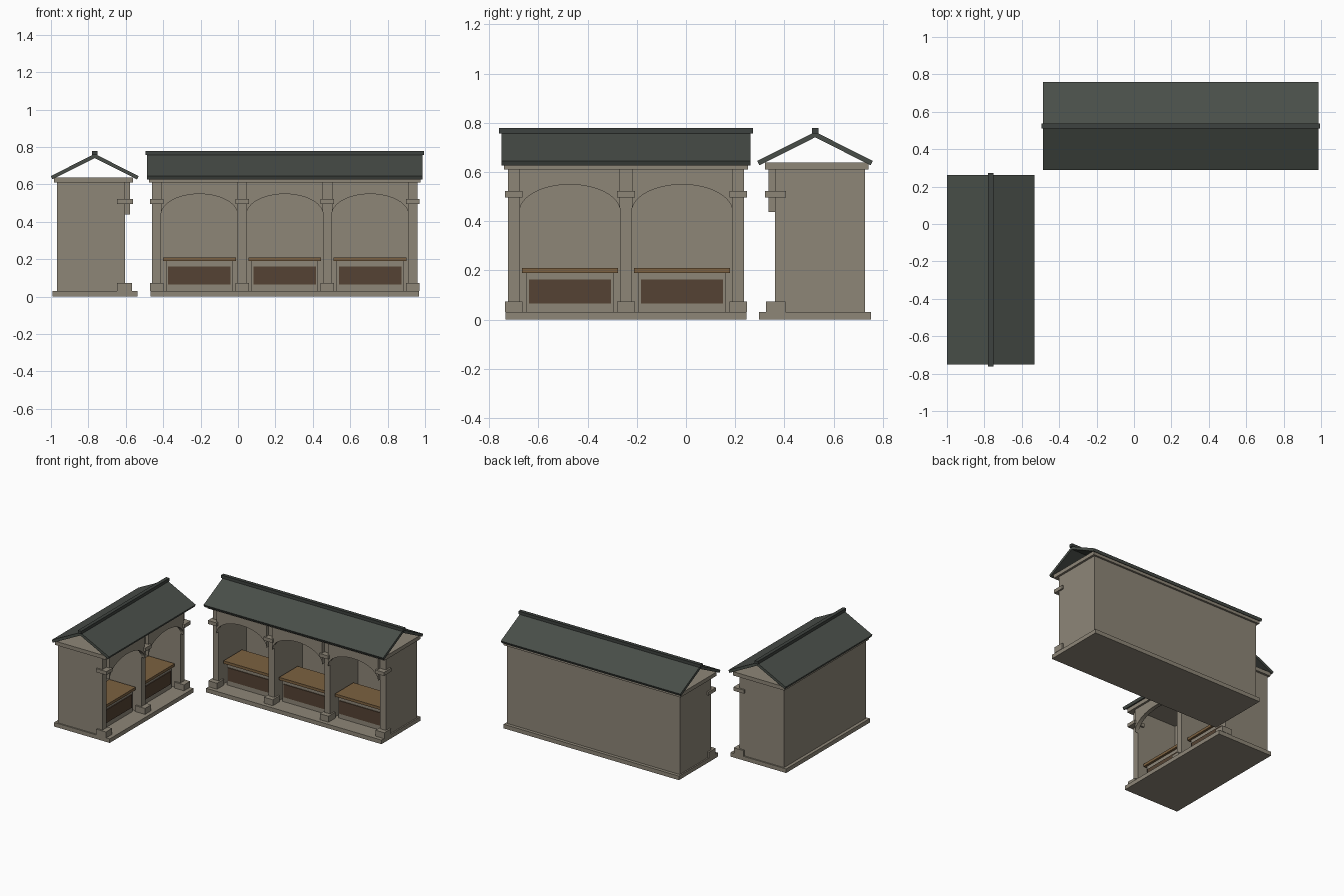
import bpy, math
from mathutils import Matrix

if "Cube" in bpy.data.objects:
    bpy.data.objects.remove(bpy.data.objects["Cube"])


def material(name, rgb):
    m = bpy.data.materials.new(name)
    m.diffuse_color = (*rgb, 1)
    m.use_nodes = True
    m.node_tree.nodes["Principled BSDF"].inputs["Base Color"].default_value = m.diffuse_color
    return m


STONE = material("stone", (0.27, 0.24, 0.187))
SLATE = material("slate green", (0.066, 0.076, 0.066))
RIDGE = material("dark slate", (0.048, 0.055, 0.05))
WOOD = material("seat wood", (0.20, 0.12, 0.052))
DARK = material("dark wood", (0.09, 0.055, 0.033))


def mesh(name, verts, faces, mat, place):
    me = bpy.data.meshes.new(name)
    me.from_pydata([place @ v for v in map(lambda p: Matrix.Translation(p).translation, verts)], [], faces)
    me.materials.append(mat)
    ob = bpy.data.objects.new(name, me)
    bpy.context.collection.objects.link(ob)
    return ob


def prism(name, profile, a, b, axis, mat, place):
    """Extrude a 2D profile from a to b along x ((y,z) profile) or y ((x,z) profile)."""
    n = len(profile)
    if axis == "x":
        verts = [(t, p, q) for t in (a, b) for p, q in profile]
    else:
        verts = [(p, t, q) for t in (a, b) for p, q in profile]
    faces = [tuple(range(n))[::-1], tuple(range(n, 2 * n))]
    faces += [(i, (i + 1) % n, n + (i + 1) % n, n + i) for i in range(n)]
    ob = mesh(name, verts, faces, mat, place)
    import bmesh
    bm = bmesh.new()
    bm.from_mesh(ob.data)
    bmesh.ops.recalc_face_normals(bm, faces=bm.faces)
    bm.to_mesh(ob.data)
    bm.free()
    return ob


def box(name, x0, x1, y0, y1, z0, z1, mat, place):
    return prism(name, [(y0, z0), (y1, z0), (y1, z1), (y0, z1)], x0, x1, "x", mat, place)


PITCH, POST = 0.4567, 0.0235      # bay spacing, half post width


def shelter(tag, bays, place):
    half = bays * PITCH / 2 + POST
    # plinth, back wall and ceiling slab
    box(tag + "_plinth", -half - .01, half + .01, -.229, .227, 0, .03, STONE, place)
    box(tag + "_back_wall", -half, half, .163, .203, .03, .612, STONE, place)
    box(tag + "_ceiling_slab", -half - .016, half + .016, -.204, .217, .61, .638, STONE, place)

    # walls between bays with base and capital blocks
    for i in range(bays + 1):
        x = (i - bays / 2) * PITCH
        box(tag + "_wall", x - POST, x + POST, -.163, .18, .03, .612, STONE, place)
        box(tag + "_base_block", x - .036, x + .036, -.2, -.12, .03, .074, STONE, place)
        box(tag + "_capital_block", x - .036, x + .036, -.204, -.118, .496, .522, STONE, place)

    # arches and benches
    r = PITCH / 2 - POST
    for i in range(bays):
        x = (i - (bays - 1) / 2) * PITCH
        arch = [(x - r * math.cos(math.pi * k / 24), .438 + .111 * math.sin(math.pi * k / 24))
                for k in range(25)]
        # a ring of quads keeps the concave arch panel clean
        v, f = [], []
        for px, pz in arch:
            v += [(px, -.189, pz), (px, -.189, .612), (px, -.159, pz), (px, -.159, .612)]
        for k in range(24):
            a, b = 4 * k, 4 * k + 4
            f += [(a, b, b + 1, a + 1), (a + 2, a + 3, b + 3, b + 2),
                  (a, a + 2, b + 2, b), (a + 1, b + 1, b + 3, a + 3)]
        f += [(0, 1, 3, 2), (96, 98, 99, 97)]
        mesh(tag + "_arch", v, f, STONE, place)

        box(tag + "_bench_body", x - .179, x + .179, -.105, .09, .03, .19, STONE, place)
        box(tag + "_bench_panel", x - .167, x + .167, -.111, -.103, .066, .162, DARK, place)
        box(tag + "_seat", x - .195, x + .195, -.122, .095, .19, .21, WOOD, place)

    # open gabled roof: two slabs and a ridge cap
    for s, side in ((-1, "front"), (1, "back")):
        slab = [(0, .763), (s * .235, .645), (s * .226, .627), (0, .741)]
        prism(tag + "_roof_" + side, slab, -half - .027, half + .027, "x", SLATE, place)
    box(tag + "_ridge_cap", -half - .037, half + .037, -.0135, .0135, .757, .779, RIDGE, place)


shelter("long_shelter", 3, Matrix.Translation((.25, .525, 0)))
shelter("short_shelter", 2, Matrix.Translation((-.766, -.244, 0)) @ Matrix.Rotation(math.pi / 2, 4, "Z"))
